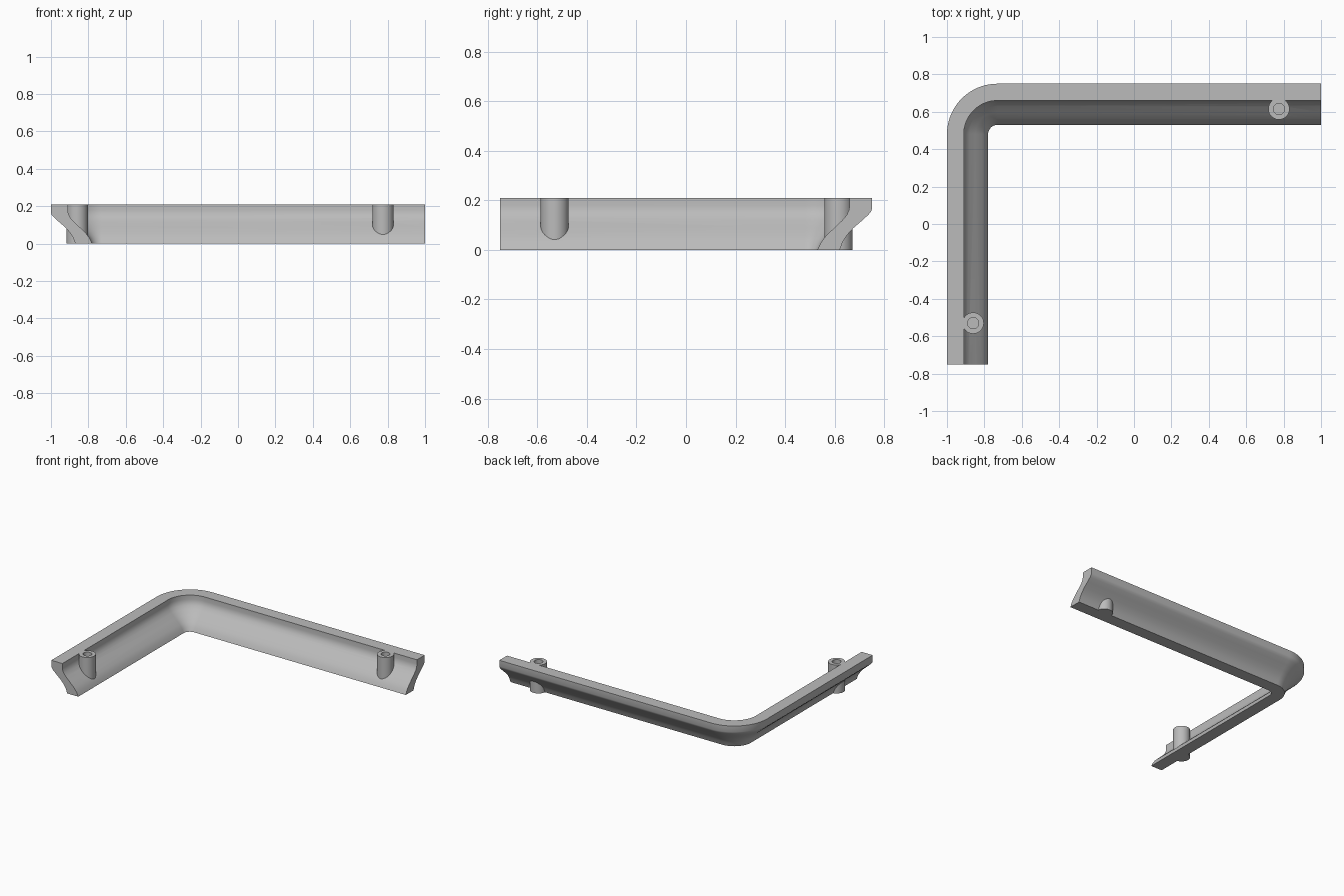
import bpy, bmesh, math

cube = bpy.data.objects.get("Cube")
if cube:
    bpy.data.objects.remove(cube)

grey = bpy.data.materials.new("light_grey")
grey.use_nodes = True
COLOUR = (0.5, 0.5, 0.5, 1)
grey.diffuse_color = COLOUR
grey.node_tree.nodes["Principled BSDF"].inputs["Base Color"].default_value = COLOUR

HEIGHT = 0.21
HOLE_FLOOR = 0.06
HOLE_RADIUS = 0.03
POSTS = {"left_post": (0.775, 0.615), "right_post": (-0.86, -0.53)}


def make_object(name, bm):
    bmesh.ops.recalc_face_normals(bm, faces=bm.faces[:])
    mesh = bpy.data.meshes.new(name)
    bm.to_mesh(mesh)
    bm.free()
    mesh.materials.append(grey)
    obj = bpy.data.objects.new(name, mesh)
    bpy.context.collection.objects.link(obj)
    return obj


def smooth(obj):
    bpy.ops.object.select_all(action='DESELECT')
    obj.select_set(True)
    bpy.context.view_layer.objects.active = obj
    bpy.ops.object.shade_smooth_by_angle(angle=math.radians(32))


def lathe(name, profile, centre, sides=40):
    """Spin (radius, z) points around a vertical axis."""
    bm = bmesh.new()
    verts = [bm.verts.new((r, 0, z)) for r, z in profile]
    edges = [bm.edges.new(pair) for pair in zip(verts, verts[1:])]
    bmesh.ops.spin(bm, geom=verts + edges, cent=(0, 0, 0), axis=(0, 0, 1),
                   angle=math.tau, steps=sides)
    bmesh.ops.remove_doubles(bm, verts=bm.verts[:], dist=1e-4)
    bmesh.ops.translate(bm, verts=bm.verts[:], vec=(*centre, 0))
    return make_object(name, bm)


# Moulding section: inset from the outer edge, height
section = [(0, HEIGHT), (0, 0.165), (0.004, 0.154), (0.014, 0.142),
           (0.04, 0.118), (0.075, 0.088), (0.1, 0.06), (0.118, 0.032), (0.13, 0),
           (0.22, 0), (0.207, 0.028), (0.187, 0.055), (0.152, 0.089),
           (0.12, 0.119), (0.102, 0.14), (0.093, 0.16), (0.09, 0.178),
           (0.09, HEIGHT)]

# Sweep path: straight arm, rounded corner, straight arm (base point, outward direction)
CORNER = (-0.73, 0.48)
RADIUS = 0.27
STEPS = 28
path = [((CORNER[0], -0.75), math.pi)]
path += [(CORNER, math.pi - math.pi / 2 * i / STEPS) for i in range(STEPS + 1)]
path += [((1, CORNER[1]), math.pi / 2)]

bm = bmesh.new()
rings = [[bm.verts.new((x + (RADIUS - d) * math.cos(a),
                        y + (RADIUS - d) * math.sin(a), z)) for d, z in section]
         for (x, y), a in path]
count = len(section)
for near, far in zip(rings, rings[1:]):
    for i in range(count):
        j = (i + 1) % count
        bm.faces.new((near[i], near[j], far[j], far[i]))
bm.faces.new(rings[0])
bm.faces.new(rings[-1])
moulding = make_object("corner_moulding", bm)

# Screw posts with blind holes, and matching holes through the moulding
for name, centre in POSTS.items():
    post = lathe(name, [(0, 0), (0.057, 0), (0.057, HEIGHT), (HOLE_RADIUS, HEIGHT),
                        (HOLE_RADIUS, HOLE_FLOOR), (0, HOLE_FLOOR)], centre)
    smooth(post)
    cutter = lathe(name + "_cutter", [(0, HOLE_FLOOR), (HOLE_RADIUS, HOLE_FLOOR),
                                      (HOLE_RADIUS, 0.3), (0, 0.3)], centre)
    cutter.hide_render = True
    cut = moulding.modifiers.new("screw_hole", 'BOOLEAN')
    cut.operation = 'DIFFERENCE'
    cut.solver = 'EXACT'
    cut.object = cutter
    bpy.ops.object.select_all(action='DESELECT')
    bpy.context.view_layer.objects.active = moulding
    moulding.select_set(True)
    bpy.ops.object.modifier_apply(modifier=cut.name)
    bpy.data.objects.remove(cutter)

smooth(moulding)
